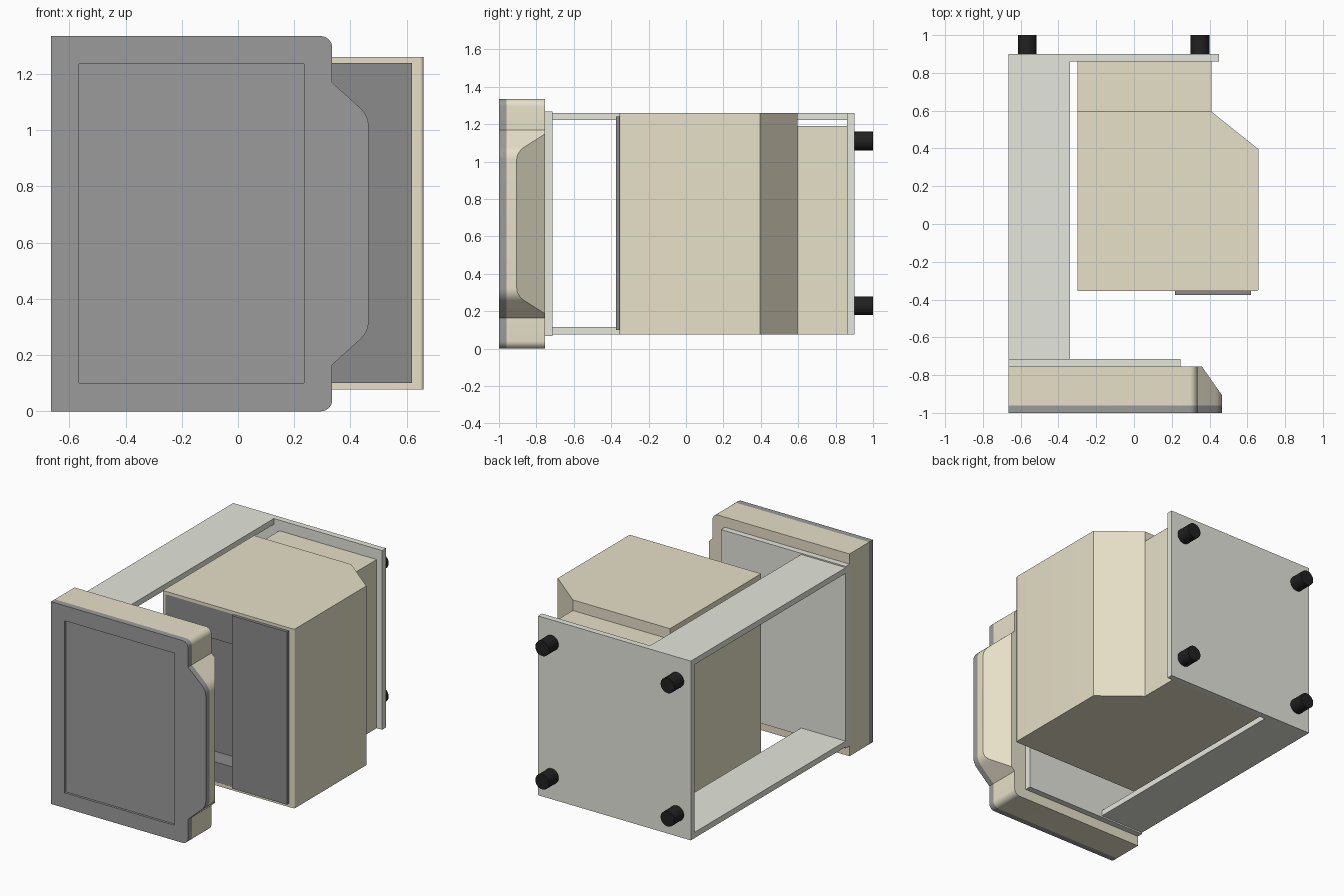
import bpy, bmesh, math
from mathutils import Vector

if "Cube" in bpy.data.objects:
    bpy.data.objects.remove(bpy.data.objects["Cube"])


def material(name, r, g, b):
    m = bpy.data.materials.new(name)
    m.diffuse_color = (r, g, b, 1)
    m.use_nodes = True
    m.node_tree.nodes["Principled BSDF"].inputs["Base Color"].default_value = m.diffuse_color
    return m


BEIGE = material("beige", 0.80, 0.75, 0.58)
FRAME = material("pale_grey", 0.78, 0.79, 0.71)
GREY = material("door_grey", 0.33, 0.33, 0.33)
DARK = material("dark_grey", 0.26, 0.26, 0.26)
BLACK = material("black", 0.015, 0.015, 0.015)


def finish(name, bm, mat):
    bmesh.ops.recalc_face_normals(bm, faces=bm.faces)
    mesh = bpy.data.meshes.new(name)
    bm.to_mesh(mesh)
    bm.free()
    ob = bpy.data.objects.new(name, mesh)
    bpy.context.collection.objects.link(ob)
    if mat:
        mesh.materials.append(mat)
    return ob


def box(name, x, y, z, mat=None):
    bm = bmesh.new()
    bmesh.ops.create_cube(bm, size=1)
    for v in bm.verts:
        v.co = [(a + b) / 2 + c * (b - a) for c, (a, b) in zip(v.co, (x, y, z))]
    return finish(name, bm, mat)


def rounded(corners, steps=6):
    """Profile from (u, v, radius) corners, filleting those with a radius."""
    out = []
    for i, (u, v, r) in enumerate(corners):
        p = Vector((u, v))
        if not r:
            out.append(p)
            continue
        a = (Vector(corners[i - 1][:2]) - p).normalized()
        b = (Vector(corners[(i + 1) % len(corners)][:2]) - p).normalized()
        half = a.angle(b) / 2
        centre = p + (a + b).normalized() * r / math.sin(half)
        t = r / math.tan(half)
        s, e = p + a * t - centre, p + b * t - centre
        for k in range(steps + 1):
            f = k / steps
            out.append(centre + (s * (1 - f) + e * f).normalized() * r)
    return out


def prism(name, profile, axis, lo, hi, mat, cut=None):
    """Extrude a profile along y (profile in xz) or z (profile in xy)."""
    bm = bmesh.new()
    if axis == "y":
        pts, move = [(u, lo, v) for u, v in profile], (0, hi - lo, 0)
    else:
        pts, move = [(u, v, lo) for u, v in profile], (0, 0, hi - lo)
    face = bm.faces.new([bm.verts.new(p) for p in pts])
    ext = bmesh.ops.extrude_face_region(bm, geom=[face])["geom"]
    bmesh.ops.translate(bm, vec=move,
                        verts=[g for g in ext if isinstance(g, bmesh.types.BMVert)])
    if face.is_valid and len(face.edges[0].link_faces) < 2:
        bm.faces.new(face.verts)
    if cut:
        geom = bm.verts[:] + bm.edges[:] + bm.faces[:]
        bmesh.ops.bisect_plane(bm, geom=geom, plane_co=cut[0], plane_no=cut[1],
                               clear_outer=True)
        bmesh.ops.holes_fill(bm, edges=[e for e in bm.edges if e.is_boundary])
    return finish(name, bm, mat)


def select(ob):
    bpy.ops.object.select_all(action="DESELECT")
    ob.select_set(True)
    bpy.context.view_layer.objects.active = ob


def carve(ob, x, y, z):
    """Cut a rectangular pocket and discard the cutter."""
    cutter = box("cutter", x, y, z)
    cutter.hide_render = True
    mod = ob.modifiers.new("pocket", "BOOLEAN")
    mod.operation, mod.solver, mod.object = "DIFFERENCE", "EXACT", cutter
    select(ob)
    bpy.ops.object.modifier_apply(modifier=mod.name)
    bpy.data.objects.remove(cutter)


def smooth(ob):
    select(ob)
    bpy.ops.object.shade_smooth_by_angle(angle=math.radians(30))


# Door: grey front layer with recessed window, beige shell with sloped grip
H = 1.335
door = rounded([(-0.665, 0, 0), (0.335, 0, 0.04), (0.335, 0.165, 0),
                (0.465, 0.283, 0.09), (0.465, H - 0.283, 0.09),
                (0.335, H - 0.165, 0), (0.335, H, 0.04), (-0.665, H, 0)])
front = prism("door_front", door, "y", -1.0, -0.96, GREY)
carve(front, (-0.565, 0.235), (-1.1, -0.985), (0.10, 1.235))
shell = prism("door_shell", door, "y", -0.96, -0.755, BEIGE,
              cut=((0.36, -0.755, 0), (0.15, 0.105, 0)))
smooth(front)
smooth(shell)

# Open frame: front plate, back plate, top and bottom rails
box("frame_front_plate", (-0.665, 0.245), (-0.755, -0.715), (0.067, 1.268), FRAME)
box("frame_back_plate", (-0.665, 0.45), (0.86, 0.90), (0.077, 1.26), FRAME)
for name, z in (("bottom_rail", (0.077, 0.115)), ("top_rail", (1.222, 1.26))):
    box(name, (-0.665, -0.34), (-0.715, 0.86), z, FRAME)

# Main body with chamfered rear corner, and smaller rear housing
body = prism("main_body", rounded([(-0.30, -0.355, 0), (0.66, -0.355, 0.012),
                                   (0.66, 0.395, 0), (0.41, 0.595, 0),
                                   (-0.30, 0.595, 0)]), "z", 0.077, 1.26, BEIGE)
carve(body, (-0.28, 0.62), (-0.5, -0.20), (0.10, 1.24))
smooth(body)
box("rear_housing", (-0.30, 0.41), (0.595, 0.86), (0.077, 1.19), BEIGE)

# Dark fascia set into the body, with a shallow bay and a raised side panel
fascia = box("fascia", (-0.28, 0.62), (-0.354, -0.20), (0.10, 1.24), DARK)
carve(fascia, (-0.22, 0.21), (-0.5, -0.23), (0.23, 1.04))
box("side_panel", (0.218, 0.62), (-0.375, -0.354), (0.10, 1.24), DARK)

# Four feet on the back plate
for x in (-0.565, 0.35):
    for z in (0.23, 1.11):
        bpy.ops.mesh.primitive_cylinder_add(vertices=32, radius=0.05, depth=0.10,
                                            location=(x, 0.95, z),
                                            rotation=(math.pi / 2, 0, 0))
        foot = bpy.context.object
        foot.name = "foot"
        foot.data.materials.append(BLACK)
        smooth(foot)
